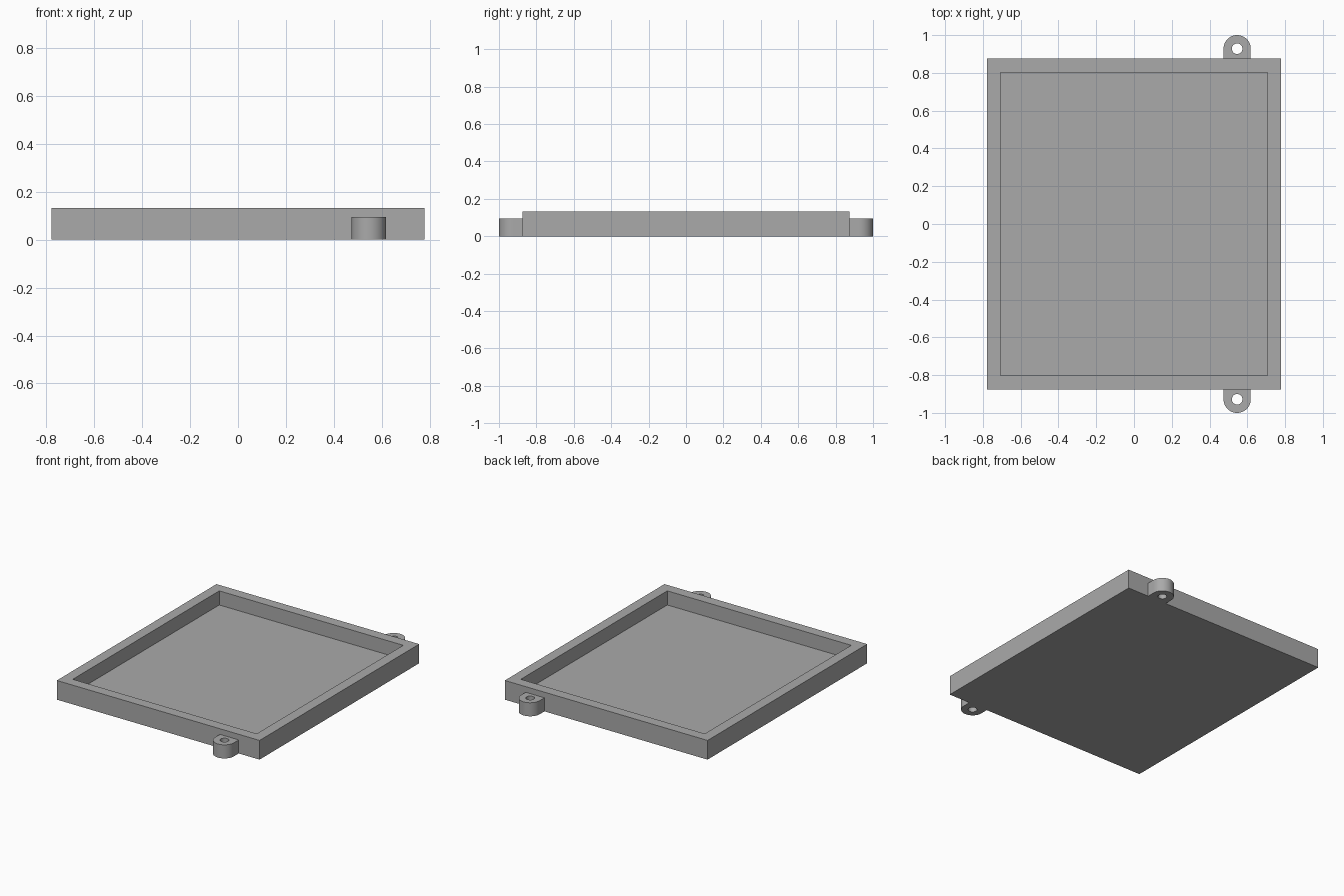
import bpy, bmesh
from math import cos, sin, pi

cube = bpy.data.objects.get("Cube")
if cube:
    bpy.data.objects.remove(cube, do_unlink=True)

grey = bpy.data.materials.new("plain grey")
grey.use_nodes = True
colour = (0.4, 0.4, 0.4, 1)
grey.diffuse_color = colour
grey.node_tree.nodes["Principled BSDF"].inputs["Base Color"].default_value = colour

HALF_X, HALF_Y, HEIGHT = 0.778, 0.875, 0.133
WALL, FLOOR = 0.072, 0.035
LUG_X, LUG_R, HOLE_R, LUG_H = 0.546, 0.072, 0.028, 0.094
SEGMENTS = 24


def add_object(name, bm):
    bmesh.ops.recalc_face_normals(bm, faces=bm.faces)
    mesh = bpy.data.meshes.new(name)
    bm.to_mesh(mesh)
    bm.free()
    mesh.materials.append(grey)
    obj = bpy.data.objects.new(name, mesh)
    bpy.context.collection.objects.link(obj)
    return obj


def bridge(bm, lower, upper):
    n = len(lower)
    for i in range(n):
        j = (i + 1) % n
        bm.faces.new((lower[i], lower[j], upper[j], upper[i]))


# Open tray: outer box, flat rim and sunken floor
bm = bmesh.new()
corners = ((-1, -1), (1, -1), (1, 1), (-1, 1))
loops = [[bm.verts.new((sx * (HALF_X - inset), sy * (HALF_Y - inset), z))
          for sx, sy in corners]
         for inset, z in ((0, 0), (0, HEIGHT), (WALL, HEIGHT), (WALL, FLOOR))]
for a, b in zip(loops, loops[1:]):
    bridge(bm, a, b)
bm.faces.new(loops[0])
bm.faces.new(loops[-1])
add_object("tray", bm)


# Mounting lugs: rounded tab with a through hole, one at each end
def lug(name, side):
    centre_y = 1 - LUG_R
    outer, inner = [], []
    for i in range(2 * SEGMENTS):
        a = pi * i / SEGMENTS
        c, s = cos(a), sin(a)
        inner.append((HOLE_R * c, HOLE_R * s))
        if s >= -1e-6:
            outer.append((LUG_R * c, LUG_R * s))
        else:
            # the inner half is square and meets the tray wall
            k = 1 / max(abs(c), abs(s))
            outer.append((LUG_R * c * k, (centre_y - HALF_Y) * s * k))
    bm = bmesh.new()
    rings = [[bm.verts.new((LUG_X + x, side * (centre_y + y), z)) for x, y in ring]
             for ring, z in ((outer, 0), (outer, LUG_H), (inner, LUG_H), (inner, 0))]
    for k in range(4):
        bridge(bm, rings[k], rings[(k + 1) % 4])
    obj = add_object(name, bm)
    bpy.ops.object.select_all(action="DESELECT")
    obj.select_set(True)
    bpy.context.view_layer.objects.active = obj
    bpy.ops.object.shade_smooth_by_angle()


lug("front_lug", -1)
lug("back_lug", 1)
